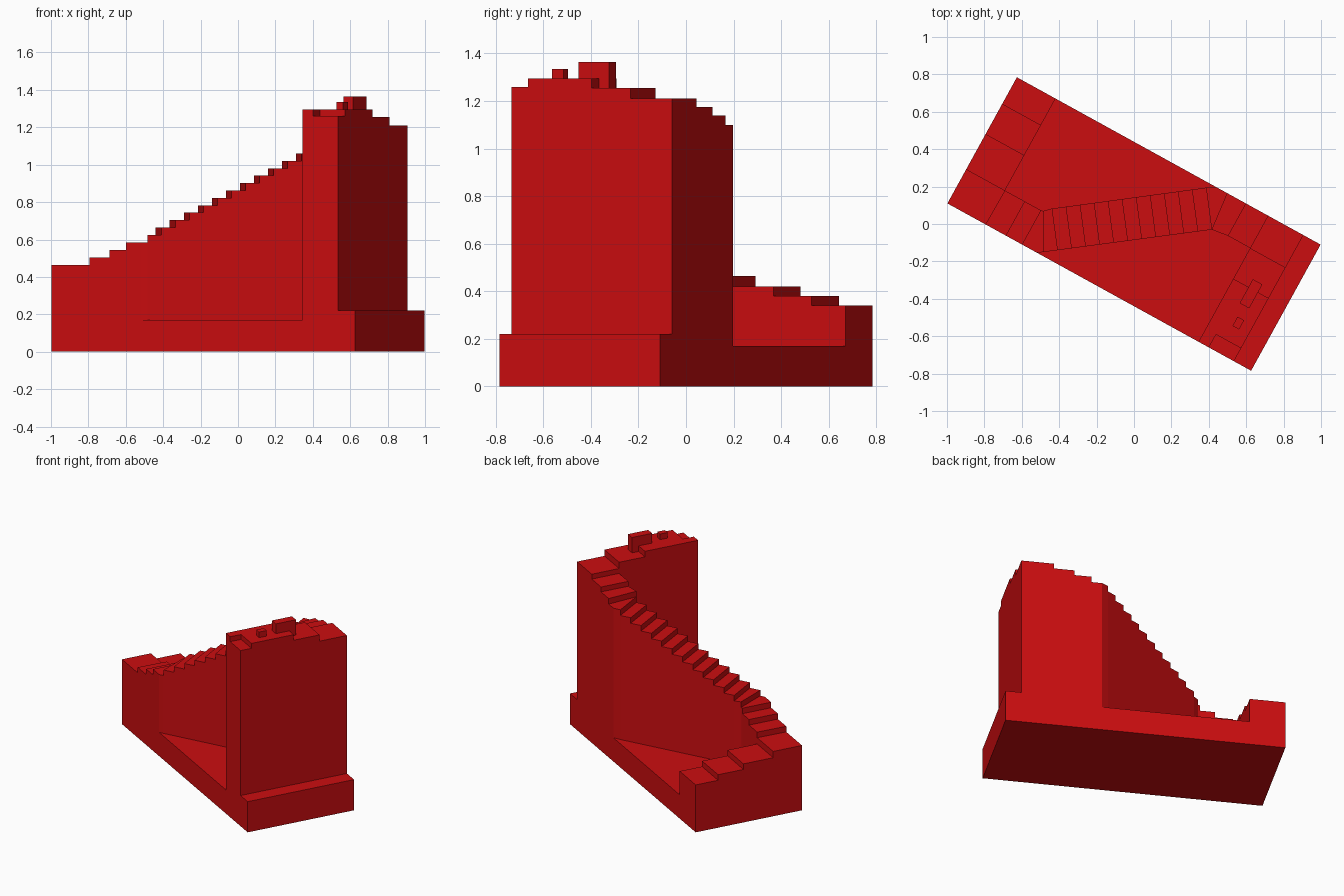
import bpy
import math

if "Cube" in bpy.data.objects:
    bpy.data.objects.remove(bpy.data.objects["Cube"])

ANGLE = math.radians(-28.85)
C, S = math.cos(ANGLE), math.sin(ANGLE)
FLOOR = 0.17

red = bpy.data.materials.new("red")
red.diffuse_color = (0.6, 0.004, 0.005, 1)
red.use_nodes = True
red.node_tree.nodes["Principled BSDF"].inputs["Base Color"].default_value = red.diffuse_color


def plan(u, v):
    """Point along the length (u) and width (v) of the slanted base."""
    return (u * C - v * S, u * S + v * C)


def make(name, faces):
    """Build a flat-shaded object from faces, sharing equal corners."""
    index, polys = {}, []
    for f in faces:
        polys.append([index.setdefault(tuple(round(c, 5) for c in p), len(index)) for p in f])
    mesh = bpy.data.meshes.new(name)
    mesh.from_pydata(list(index), [], polys)
    mesh.materials.append(red)
    obj = bpy.data.objects.new(name, mesh)
    bpy.context.collection.objects.link(obj)
    return obj


def wall(a, b, z0, z1):
    return [(*a, z0), (*b, z0), (*b, z1), (*a, z1)]


def box(name, u0, u1, v0, v1, z0, z1):
    ring = [plan(u0, v0), plan(u1, v0), plan(u1, v1), plan(u0, v1)]
    faces = [[(*p, z1) for p in ring], [(*p, z0) for p in reversed(ring)]]
    faces += [wall(ring[i], ring[(i + 1) % 4], z0, z1) for i in range(4)]
    make(name, faces)


# Base slab and the raised ledge at the tall end
box("base", -0.927, 0.927, -0.385, 0.385, 0, FLOOR)
box("end_ledge", 0.822, 0.927, -0.385, 0.385, FLOOR, 0.22)

# Stair steps: (height, left edge points, right edge points), each going on from the last
start = (plan(-0.691, 0.385), plan(-0.927, 0.385))
steps = []

# Low end wall, descending to its far side
for h, v in ((0.34, 0.223), (0.38, 0.039), (0.42, -0.176)):
    steps.append((h, [plan(-0.691, v)], [plan(-0.927, v)]))

# Low corner block and the short front run
steps.append((0.465, [], [plan(-0.927, -0.385), plan(-0.695, -0.385)]))
for h, u in ((0.505, -0.571), (0.545, -0.472)):
    steps.append((h, [plan(u, -0.176)], [plan(u, -0.385)]))
steps.append((0.585, [(-0.485, 0.07)], [plan(-0.381, -0.385), (-0.485, -0.15)]))

# Diagonal flight of twelve steps
for i in range(1, 13):
    steps.append((0.625 + 0.0395 * (i - 1),
                  [(-0.515 + 0.075 * i, 0.072 + 0.0102 * i)],
                  [(-0.485 + 0.075 * i, -0.15 + 0.01 * i)]))

# Fan step and the short back run
steps.append((1.10, [plan(0.288, 0.385), plan(0.356, 0.385)], []))
steps.append((1.14, [plan(0.47, 0.385)], [plan(0.47, 0.187)]))
steps.append((1.175, [plan(0.606, 0.385)], [plan(0.606, 0.187)]))

# High corner block and tall end wall
steps.append((1.21, [plan(0.822, 0.385), plan(0.822, 0.187)], []))
for h, v in ((1.255, 0.0), (1.295, -0.306), (1.26, -0.385)):
    steps.append((h, [plan(0.822, v)], [plan(0.606, v)]))

# Treads, risers and side walls as one skin
faces, last = [], FLOOR
left, right = start
for h, lefts, rights in steps:
    lc, rc = [left] + lefts, [right] + rights
    faces.append(wall(left, right, last, h))
    faces.append([(*p, h) for p in rc + lc[::-1]])
    faces += [wall(a, b, FLOOR, h) for a, b in zip(rc, rc[1:])]
    faces += [wall(b, a, FLOOR, h) for a, b in zip(lc, lc[1:])]
    left, right, last = lc[-1], rc[-1], h
faces.append(wall(left, right, last, FLOOR))
make("winding_stair_wall", faces)

# Raised strip beside the notch and two blocks on the summit
box("summit_strip", 0.606, 0.669, -0.385, -0.306, 1.26, 1.295)
box("summit_large_block", 0.699, 0.757, -0.098, 0.048, 1.295, 1.365)
box("summit_small_block", 0.724, 0.764, -0.223, -0.167, 1.295, 1.335)
# Lower half of the large block where it overhangs the next step down
box("summit_block_foot", 0.699, 0.757, 0.0, 0.048, 1.255, 1.295)
